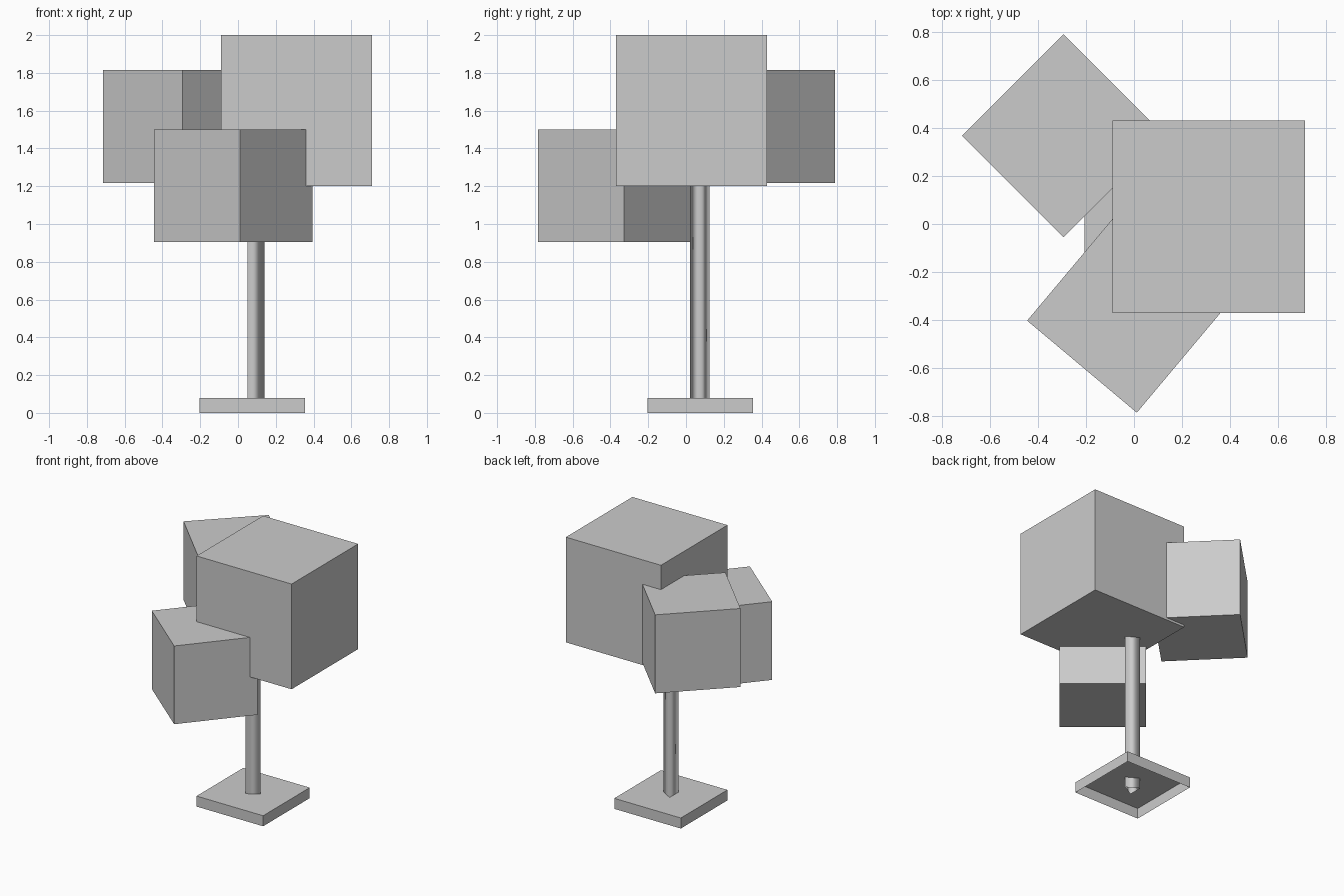
import bpy
import bmesh
from math import radians
from mathutils import Matrix

if "Cube" in bpy.data.objects:
    bpy.data.objects.remove(bpy.data.objects["Cube"], do_unlink=True)

GREY = (0.6, 0.6, 0.6, 1.0)
grey = bpy.data.materials.new("plain_grey")
grey.use_nodes = True
grey.diffuse_color = GREY
grey.node_tree.nodes["Principled BSDF"].inputs["Base Color"].default_value = GREY


def add_object(name, bm, smooth=False):
    mesh = bpy.data.meshes.new(name)
    for face in bm.faces:
        face.smooth = smooth
    bm.to_mesh(mesh)
    bm.free()
    mesh.materials.append(grey)
    obj = bpy.data.objects.new(name, mesh)
    bpy.context.collection.objects.link(obj)
    return obj


def add_box(name, centre, size, turn=0, open_bottom=False):
    bm = bmesh.new()
    bmesh.ops.create_cube(bm, size=1)
    if open_bottom:
        bm.normal_update()
        under = [f for f in bm.faces if f.normal.z < -0.5]
        bmesh.ops.delete(bm, geom=under, context="FACES_ONLY")
    bm.transform(Matrix.Translation(centre)
                 @ Matrix.Rotation(radians(turn), 4, "Z")
                 @ Matrix.Diagonal((*size, 1)))
    return add_object(name, bm)


# Hollow square foot, open underneath
add_box("base", (0.075, 0.075, 0.04), (0.56, 0.56, 0.08), open_bottom=True)

# Three-sided trunk with soft shading and open ends
bottom, top = 0.0, 1.3
bm = bmesh.new()
bmesh.ops.create_cone(bm, cap_ends=False, segments=3, radius1=0.06, radius2=0.06,
                      depth=top - bottom)
# One corner points to +x
corner = max(bm.verts, key=lambda v: v.co.y).co
bm.transform(Matrix.Translation((0.08, 0.073, (top + bottom) / 2))
             @ Matrix.Rotation(-radians(90) if corner.y > 0.059 else 0, 4, "Z"))
add_object("trunk", bm, smooth=True)

# Block foliage
add_box("large_crown", (0.31, 0.03, 1.6), (0.8, 0.8, 0.8))
add_box("back_crown", (-0.293, 0.367, 1.516), (0.597, 0.597, 0.597), turn=45)
add_box("front_crown", (-0.025, -0.365, 1.203), (0.595, 0.595, 0.595), turn=50)
